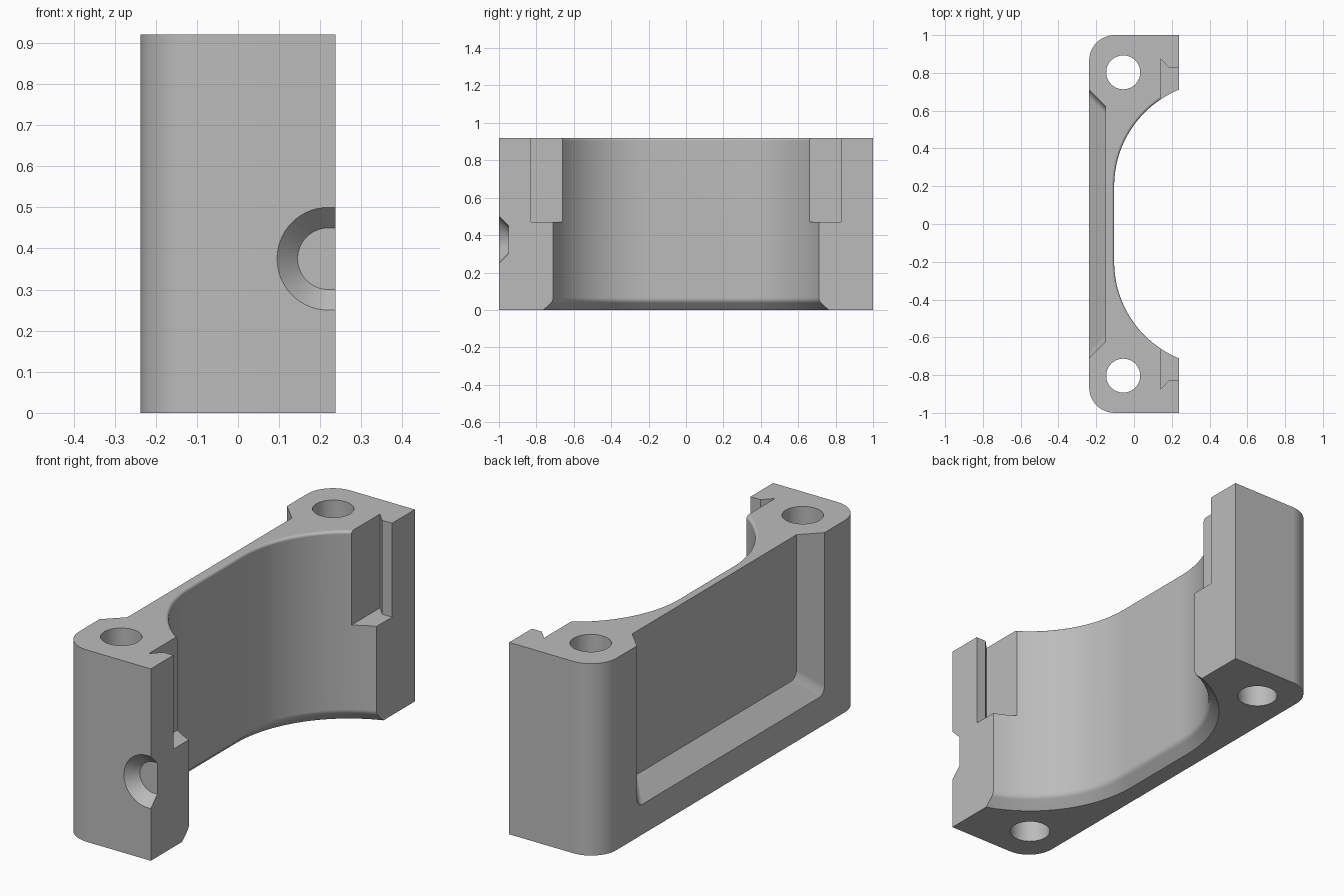
import bpy, bmesh
from math import sin, cos, pi, radians

cube = bpy.data.objects.get("Cube")
if cube:
    bpy.data.objects.remove(cube, do_unlink=True)

HEIGHT, HALF_X = 0.92, 0.2375

grey = bpy.data.materials.new("plain_grey")
grey.use_nodes = True
grey.diffuse_color = (0.5, 0.5, 0.5, 1)
grey.node_tree.nodes["Principled BSDF"].inputs["Base Color"].default_value = grey.diffuse_color


def loft(name, rings):
    """Skin a stack of equal-length rings into a closed solid."""
    bm = bmesh.new()
    loops = [[bm.verts.new(p) for p in ring] for ring in rings]
    for a, b in zip(loops, loops[1:]):
        for i in range(len(a)):
            j = (i + 1) % len(a)
            bm.faces.new((a[i], a[j], b[j], b[i]))
    bm.faces.new(loops[0])
    bm.faces.new(loops[-1])
    bmesh.ops.recalc_face_normals(bm, faces=bm.faces)
    mesh = bpy.data.meshes.new(name)
    bm.to_mesh(mesh)
    bm.free()
    mesh.materials.append(grey)
    obj = bpy.data.objects.new(name, mesh)
    bpy.context.collection.objects.link(obj)
    return obj


def arc(cx, cy, r, start, end, steps):
    angles = [radians(start + (end - start) * i / steps) for i in range(steps + 1)]
    return [(cx + r * cos(a), cy + r * sin(a)) for a in angles]


def prism(name, outline, z0, z1):
    return loft(name, [[(x, y, z) for x, y in outline] for z in (z0, z1)])


def cut(target, cutter):
    mod = target.modifiers.new("cut", "BOOLEAN")
    mod.operation, mod.solver, mod.object = "DIFFERENCE", "EXACT", cutter
    bpy.context.view_layer.objects.active = target
    bpy.ops.object.modifier_apply(modifier=mod.name)
    bpy.data.objects.remove(cutter, do_unlink=True)


# Block with two rounded outer corners
R = 0.135
outline = [(HALF_X, -1), (HALF_X, 1)]
outline += arc(-HALF_X + R, 1 - R, R, 90, 180, 12)
outline += arc(-HALF_X + R, -1 + R, R, 180, 270, 12)
bracket = prism("bracket_body", outline, 0, HEIGHT)


# Curved saddle: chamfered at the bottom, small fillet at the top
def saddle_ring(z, offset):
    cx, r = 0.4475, 0.5525 + offset
    pts = arc(cx, 0.2, r, 105, 180, 28) + arc(cx, -0.2, r, 180, 255, 28)
    return [(x, y, z) for x, y in pts]


levels = [(-0.02, 0.068), (0.038, 0.010), (0.047, 0.004), (0.056, 0.001), (0.065, 0)]
f = 0.014
levels += [(HEIGHT - f + f * sin(a), f * (1 - cos(a))) for a in (0, pi / 8, pi / 4, 3 * pi / 8, pi / 2)]
levels.append((HEIGHT + 0.05, f))
cut(bracket, loft("saddle_cutter", [saddle_ring(z, o) for z, o in levels]))


# Sloped pocket on the back, open at the top
def pocket_ring(x, half_width, floor, r=0.04):
    pts = [(half_width, HEIGHT + 0.1), (-half_width, HEIGHT + 0.1)]
    pts += arc(-half_width + r, floor + r, r, 180, 270, 6)
    pts += arc(half_width - r, floor + r, r, 270, 360, 6)
    return [(x, y, z) for y, z in pts]


cut(bracket, loft("pocket_cutter", [pocket_ring(-0.2575, 0.73, 0.125), pocket_ring(-0.15, 0.6225, 0.2325)]))

# Bolt holes and undercut notches at both ends
for s in (1, -1):
    cut(bracket, prism("hole_cutter", arc(-0.057, 0.803 * s, 0.09, 0, 352.5, 47), -0.1, HEIGHT + 0.1))
    notch = [(0.14, 0.5), (0.14, 0.875), (0.185, 0.828), (0.3, 0.828), (0.3, 0.5)]
    cut(bracket, prism("notch_cutter", [(x, y * s) for x, y in notch], 0.47, HEIGHT + 0.1))


# Countersunk half-round recess on the front end
def dimple_ring(y, r):
    pts = arc(0.22, 0.375, r, 90, 270, 28)
    return [(x, y, z) for x, z in [(0.3, 0.375 + r)] + pts + [(0.3, 0.375 - r)]]


cut(bracket, loft("dimple_cutter", [dimple_ring(-1.02, 0.145), dimple_ring(-0.95, 0.075)]))

# Smooth curves, crisp edges
bpy.ops.object.select_all(action="DESELECT")
bracket.select_set(True)
bpy.context.view_layer.objects.active = bracket
bpy.ops.object.shade_smooth_by_angle(angle=radians(25))
weighted = bracket.modifiers.new("weighted_normals", "WEIGHTED_NORMAL")
weighted.keep_sharp = True
